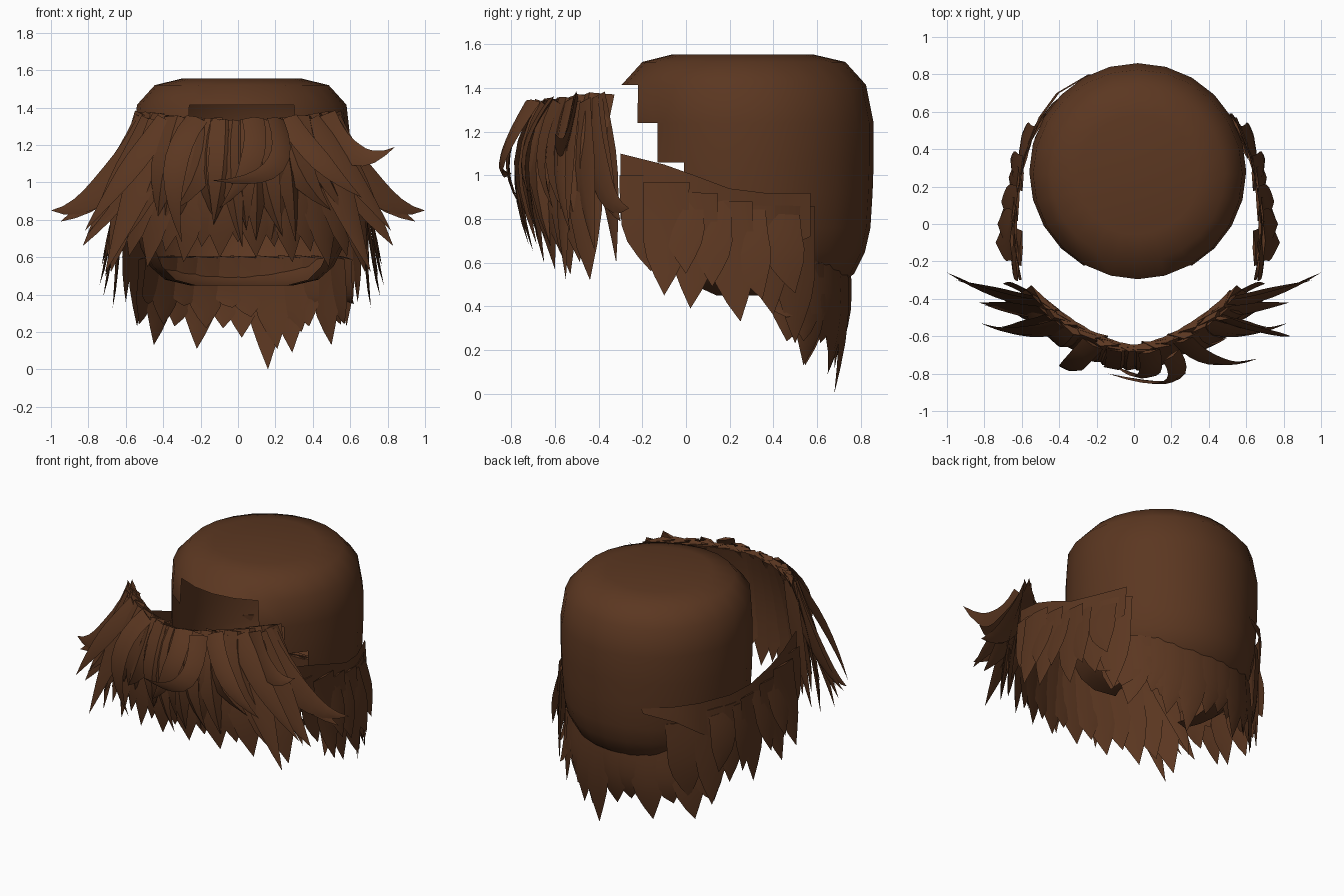
import bpy, bmesh, math, random
from mathutils import Vector

if "Cube" in bpy.data.objects:
    bpy.data.objects.remove(bpy.data.objects["Cube"])

random.seed(4)
CX, CY = 0.02, 0.28          # centre of the cap

brown = bpy.data.materials.new("reddish brown")
brown.diffuse_color = (0.105, 0.038, 0.015, 1)
brown.use_nodes = True
brown.node_tree.nodes["Principled BSDF"].inputs["Base Color"].default_value = brown.diffuse_color


def finish(name, bm, angle):
    mesh = bpy.data.meshes.new(name)
    bm.to_mesh(mesh)
    bm.free()
    mesh.materials.append(brown)
    ob = bpy.data.objects.new(name, mesh)
    bpy.context.collection.objects.link(ob)
    bpy.ops.object.select_all(action='DESELECT')
    ob.select_set(True)
    bpy.context.view_layer.objects.active = ob
    bpy.ops.object.shade_smooth_by_angle(angle=math.radians(angle))
    return ob


def lock(bm, root, ctrl, tip, width, side, fold=0.12, full=0.45, steps=6):
    """Flat tapered lock of hair along a quadratic curve, with a raised ridge."""
    root, ctrl, tip = Vector(root), Vector(ctrl), Vector(tip)
    side = Vector(side).normalized()
    rows = []
    for i in range(steps):
        t = i / steps
        p = root * (1 - t) ** 2 + ctrl * 2 * t * (1 - t) + tip * t * t
        d = ((ctrl - root) * (1 - t) + (tip - ctrl) * t).normalized()
        s = (side - d * side.dot(d)).normalized()
        n = s.cross(d)
        taper = 1 if t < full else 1 - ((t - full) / (1 - full)) ** 1.3
        h = width / 2 * taper
        rows.append([bm.verts.new(q) for q in
                     (p - s * h, p + n * h * fold * 2, p + s * h, p - n * 0.006)])
    end = bm.verts.new(tip)
    for a, b in zip(rows, rows[1:]):
        for k in range(4):
            m = (k + 1) % 4
            bm.faces.new((a[k], b[k], b[m], a[m]))
    for k in range(4):
        bm.faces.new((rows[-1][k], end, rows[-1][(k + 1) % 4]))
    bm.faces.new(rows[0])


# Rounded cap with a stepped opening over the face: radius, height, forward shift
profile = [(0.32, 1.555, .02), (0.465, 1.52, .015), (0.56, 1.415, .015), (0.58, 1.24, 0),
           (0.58, 1.06, 0), (0.575, 0.92, 0), (0.565, 0.76, 0), (0.54, 0.65, 0),
           (0.49, 0.55, 0), (0.41, 0.48, 0), (0.28, 0.45, 0)]
SEG = 24
bm = bmesh.new()
rings = []
for r, z, shift in profile:
    ring = []
    for j in range(SEG):
        a = 2 * math.pi * j / SEG
        ring.append(bm.verts.new((CX + r * math.sin(a), CY - shift - r * math.cos(a), z)))
    rings.append(ring)
bm.faces.new(rings[0])
for i in range(len(rings) - 1):
    z = (profile[i][1] + profile[i + 1][1]) / 2
    opening = 0 if z > 1.41 else 30 if z > 1.24 else 45 if z > 1.06 else 60
    for j in range(SEG):
        ang = abs(((j + 0.5) * 360 / SEG + 180) % 360 - 180)
        if ang > opening:
            k = (j + 1) % SEG
            bm.faces.new((rings[i][j], rings[i + 1][j], rings[i + 1][k], rings[i][k]))
bmesh.ops.delete(bm, geom=[v for v in bm.verts if not v.link_faces], context='VERTS')
bmesh.ops.recalc_face_normals(bm, faces=bm.faces[:])
finish("hair_cap", bm, 50)

# Side curtains: a sloping upper edge with locks below; root x, y, z then tip x, y, z
edge = [(.62, -.30, 1.10), (.66, -.10, 1.05), (.66, .04, 1.0), (.635, .20, .94),
        (.60, .36, .92), (.515, .57, .92)]
left_edge = [(.42, .70, .92), (.25, .80, .90)]
side_locks = [(.64, -.20, 1.0, .68, -.16, .56), (.67, -.09, .97, .76, -.10, .45),
              (.66, .04, .92, .74, .02, .39), (.635, .20, .88, .69, .25, .33),
              (.595, .36, .86, .62, .40, .36), (.54, .50, .86, .56, .50, .23)]
for sx, label in ((-1, "left"), (1, "right")):
    bm = bmesh.new()
    path = edge + (left_edge if sx < 0 else [])
    cols = []
    for i, (x, y, z) in enumerate(path):
        drop = .30 if i < 5 else .2 if i == 5 else .1 if i == 6 else .03
        cols.append((bm.verts.new((CX + sx * x, y, z)),
                     bm.verts.new((CX + sx * (x + .015), y, z - drop))))
    for a, b in zip(cols, cols[1:]):
        bm.faces.new((a[0], a[1], b[1], b[0]) if sx > 0 else (b[0], b[1], a[1], a[0]))
    extra = [(.44, .64, .80, .45, .58, .28)] if sx < 0 else []
    for i, (x, y, z, tx, ty, tz) in enumerate(side_locks + extra):
        turn = max(0, y - .2) / max(x, .1)          # follow the curve of the cap
        d = (turn, -sx, 0)
        lock(bm, (CX + sx * x, y, z), (CX + sx * (x + .02), y, (z + tz) / 2),
             (CX + sx * tx, ty, tz), .21, d, fold=.06, full=.55)
        if i < 5:
            # shorter under locks between the main ones
            lock(bm, (CX + sx * (x - .02), y + .07, z - .04),
                 (CX + sx * (x + .03), y + .08, (z + tz) / 2 + .05),
                 (CX + sx * (tx - .01), ty + .10, tz + .10), .19, d, fold=.06, full=.55)
    finish(label + "_side_locks", bm, 40)

# Nape locks hanging under the back of the cap: tip x and height
bm = bmesh.new()
nape = [(-.53, .24), (-.45, .13), (-.34, .23), (-.22, .11), (-.08, .22), (.02, .17),
        (.16, .0), (.29, .09), (.38, .23), (.50, .13), (.57, .24)]
for k in (0, 1):
    for x, tz in nape:
        s = max(-1, min(1, (x - CX) / .57)) * .95
        c = math.sqrt(1 - s * s)
        rx, ry = CX + .55 * s, CY + .45 * c
        lock(bm, (rx + .04 * k, ry - .03 * k, .60), (rx + .02 * k, ry + .03 - .04 * k, .38),
             (x + .05 * k, CY + .41 * c + .03 * (1 - c), tz + .11 * k), .20,
             (c, -.8 * s, 0), fold=.1, full=.55)
finish("nape_locks", bm, 40)


# Fringe: an arc of roots in front of the forehead
def arc(u, depth=0):
    return Vector((.48 * u, -.65 + .25 * abs(u) ** 1.6 - depth, 1.32 + .05 * u * u))


def arc_side(u):
    return Vector((-.48, -.5 * u, 0))


# Broad inner layer
bm = bmesh.new()
for i in range(15):
    u = -1 + i / 7
    r = arc(u)
    tz = .61 + .07 * (i % 2) - .09 * abs(u)
    tip = Vector((.68 * u, r.y - .01 - .03 * u * u, tz))
    lock(bm, r, (.58 * u, r.y - .09, 1.0), tip, .20, arc_side(u), full=.7)
finish("fringe_inner", bm, 40)

# Outer layer with varied lengths
bm = bmesh.new()
for i in range(20):
    u = -1 + 2 * (i + .5) / 20
    r = arc(u, random.uniform(.0, .04))
    sweep = random.uniform(-.10, .10)
    tz = random.uniform(.64, .86)
    tip = Vector((.76 * u + sweep, r.y - .04 + .04 * u * u, tz))
    lock(bm, r, (.55 * u - sweep * .6, r.y - .18 + .1 * abs(u), 1.08), tip,
         random.uniform(.13, .19), arc_side(u) + Vector((0, random.uniform(-.25, .25), 0)),
         fold=.2, full=.5)
finish("fringe_outer", bm, 40)

# Flared locks at both ends of the fringe
bm = bmesh.new()
for sx in (-1, 1):
    for rx, ry, rz, kx, ky, kz, tx, ty, tz, w in [
            (.46, -.44, 1.33, .74, -.40, .82, 1.0, -.26, .85, .17),
            (.48, -.42, 1.33, .66, -.38, .92, .95, -.30, .79, .17),
            (.44, -.48, 1.32, .62, -.46, .95, .83, -.42, .66, .19),
            (.47, -.42, 1.35, .57, -.34, 1.0, .70, -.32, .60, .20),
            (.40, -.52, 1.32, .54, -.58, .95, .71, -.55, .52, .18),
            (.38, -.54, 1.33, .60, -.62, 1.05, .82, -.53, .74, .13)]:
        lock(bm, (sx * rx, ry, rz), (sx * kx, ky, kz), (sx * tx, ty, tz), w,
             (-.6, -.35 * sx, -.4 * sx), full=.4, steps=8)
finish("flared_locks", bm, 40)

# Loose curls in front and at the right
bm = bmesh.new()
lock(bm, (.46, -.50, 1.36), (.60, -.56, 1.02), (.84, -.60, 1.19), .13, (-.8, 0, -.6), steps=8)
lock(bm, (.20, -.70, 1.34), (.34, -.93, .98), (-.14, -.80, 1.01), .11, (-.7, -.1, .5), steps=9)
lock(bm, (.08, -.68, 1.34), (.14, -.90, 1.1), (-.10, -.76, .86), .12, (-1, 0, .2), steps=8)
lock(bm, (-.22, -.64, 1.34), (-.42, -.86, 1.1), (-.30, -.72, .68), .13, (-1, .2, 0), steps=8)
lock(bm, (.26, -.62, 1.34), (.42, -.80, 1.1), (.66, -.72, .92), .12, (-1, -.2, -.3), steps=8)
finish("loose_curls", bm, 40)
